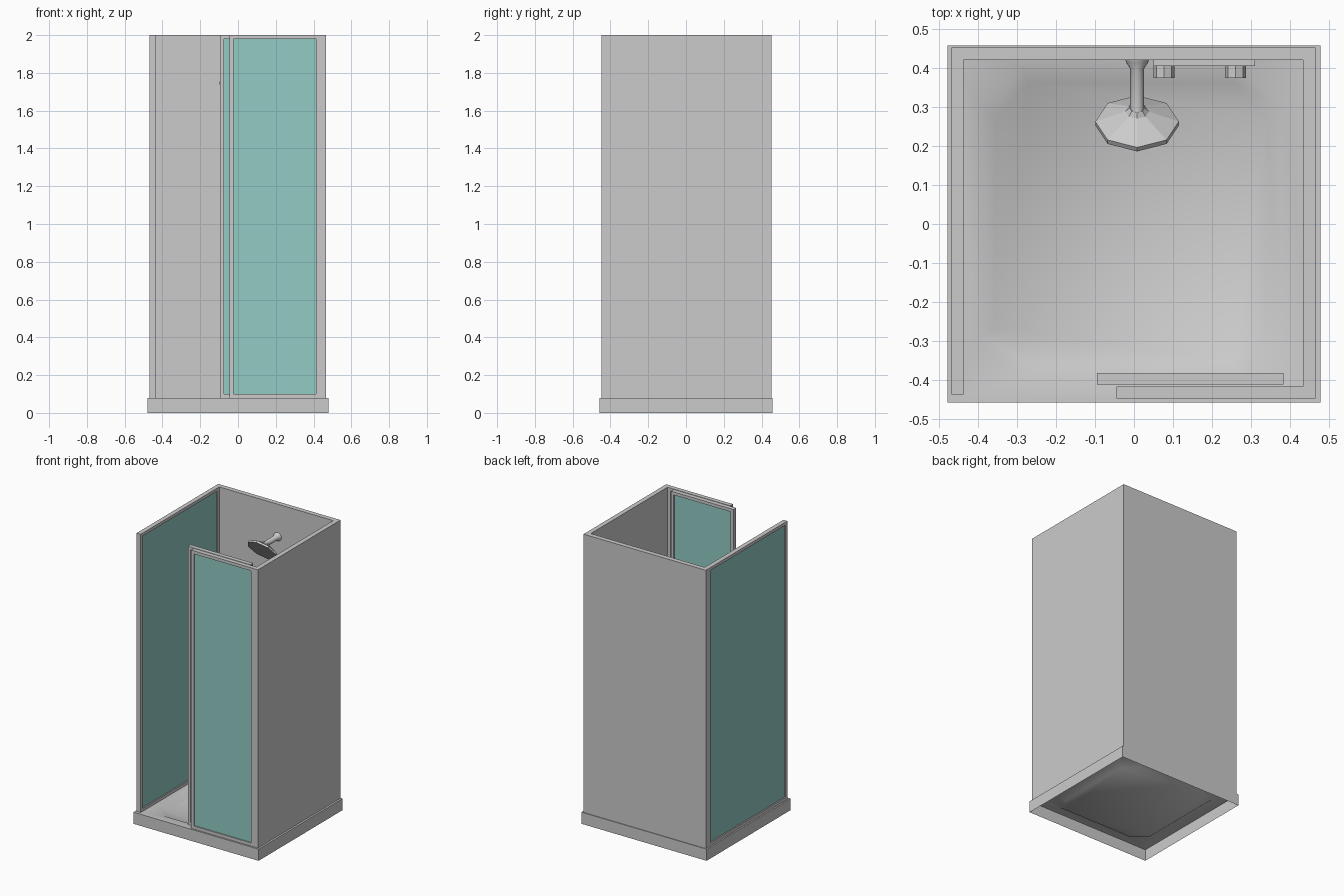
import bpy, bmesh, math
from mathutils import Vector

cube = bpy.data.objects.get("Cube")
if cube:
    bpy.data.objects.remove(cube, do_unlink=True)


def material(name, colour):
    m = bpy.data.materials.new(name)
    m.use_nodes = True
    m.diffuse_color = colour
    m.node_tree.nodes["Principled BSDF"].inputs["Base Color"].default_value = colour
    return m


GREY = material("plain grey", (0.6, 0.6, 0.6, 1))
GLASS = material("teal glass", (0.29, 0.6, 0.55, 1))
BASE, TOP = 0.08, 2.0


def finish(name, bm, mat, smooth=None):
    mesh = bpy.data.meshes.new(name)
    bm.to_mesh(mesh)
    bm.free()
    mesh.materials.append(mat)
    obj = bpy.data.objects.new(name, mesh)
    bpy.context.collection.objects.link(obj)
    if smooth:
        bpy.ops.object.select_all(action='DESELECT')
        obj.select_set(True)
        bpy.context.view_layer.objects.active = obj
        bpy.ops.object.shade_smooth_by_angle(angle=math.radians(smooth))
    return obj


def box(name, lo, hi, mat=GREY):
    bm = bmesh.new()
    bmesh.ops.create_cube(bm, size=1)
    for v in bm.verts:
        v.co = [(a + b) / 2 + c * (b - a) for a, b, c in zip(lo, hi, v.co)]
    return finish(name, bm, mat)


def lathe(name, start, axis, profile, sides, smooth=None):
    """Sweep (distance, radius) rings along an axis and cap both ends."""
    bm = bmesh.new()
    n = Vector(axis).normalized()
    u = Vector((1, 0, 0))
    w = n.cross(u)
    turns = [2 * math.pi * i / sides for i in range(sides)]
    rings = [[bm.verts.new(Vector(start) + n * d + (u * math.cos(t) + w * math.sin(t)) * r)
              for t in turns] for d, r in profile]
    for a, b in zip(rings, rings[1:]):
        for i in range(sides):
            j = (i + 1) % sides
            bm.faces.new((a[i], a[j], b[j], b[i]))
    bm.faces.new(rings[0][::-1])
    bm.faces.new(rings[-1])
    bmesh.ops.recalc_face_normals(bm, faces=bm.faces)
    return finish(name, bm, GREY, smooth)


def framed_panel(name, lo, hi, axis, width=0.021):
    """Glass pane recessed in a four-bar frame; axis is the long horizontal one."""
    z0, z1 = BASE, TOP
    thin = 1 - axis

    def part(suffix, a, b, za, zb, inset=0, mat=GREY):
        p, q = [0, 0, za], [0, 0, zb]
        p[axis], q[axis] = a, b
        p[thin], q[thin] = lo[thin] + inset, hi[thin] - inset
        box(name + suffix, p, q, mat)

    a, b = lo[axis], hi[axis]
    part("_near_stile", a, a + width, z0, z1)
    part("_far_stile", b - width, b, z0, z1)
    part("_bottom_rail", a + width, b - width, z0, z0 + width)
    part("_top_rail", a + width, b - width, z1 - width, z1)
    part("_glass", a + width, b - width, z0 + width, z1 - width, 0.008, GLASS)


# Hollow tray with a sunken chamfered basin
def octagon(bm, x0, x1, y0, y1, c, z):
    pts = [(x0 + c, y0), (x1 - c, y0), (x1, y0 + c), (x1, y1 - c),
           (x1 - c, y1), (x0 + c, y1), (x0, y1 - c), (x0, y0 + c)]
    return [bm.verts.new((x, y, z)) for x, y in pts]


bm = bmesh.new()
corners = [(-0.478, -0.458), (0.478, -0.458), (0.478, 0.458), (-0.478, 0.458)]
foot, rim = [[bm.verts.new((x, y, z)) for x, y in corners] for z in (0, BASE)]
lip = octagon(bm, -0.395, 0.38, -0.395, 0.405, 0.105, BASE)
floor = octagon(bm, -0.357, 0.342, -0.355, 0.362, 0.088, 0.05)
for i in range(4):
    j = (i + 1) % 4
    bm.faces.new((foot[i], foot[j], rim[j], rim[i]))
    bm.faces.new((rim[i], rim[j], lip[2 * i + 1], lip[2 * i]))
    bm.faces.new((rim[j], lip[(2 * i + 2) % 8], lip[2 * i + 1]))
for i in range(8):
    j = (i + 1) % 8
    bm.faces.new((lip[i], lip[j], floor[j], floor[i]))
bm.faces.new(floor)
finish("shower_tray", bm, GREY, 50)

# Solid walls
box("back_wall", (-0.468, 0.42, BASE), (0.465, 0.453, TOP))
box("left_wall", (0.433, -0.448, BASE), (0.465, 0.42, TOP))

# Glazed sides
framed_panel("side_panel", (-0.468, -0.437), (-0.437, 0.42), 1)
framed_panel("front_panel", (-0.045, -0.447), (0.433, -0.417), 0)
framed_panel("sliding_door", (-0.095, -0.412), (0.383, -0.382), 0)

# Shower arm and head
lathe("shower_arm", (0.008, 0.42, 1.775), (0, -1, 0),
      [(0, 0.03), (0.006, 0.028), (0.022, 0.018), (0.14, 0.018)], 16, 40)
lathe("shower_head", (0.008, 0.298, 1.778), (0, -0.78, -0.62),
      [(0, 0.02), (0.012, 0.03), (0.045, 0.107), (0.058, 0.107)], 8)

# Mixer plate and taps
box("mixer_plate", (0.05, 0.405, 1.06), (0.31, 0.42, 1.16))
for side, x in (("right", 0.077), ("left", 0.26)):
    lathe(side + "_tap", (x, 0.405, 1.11), (0, -1, 0),
          [(0, 0.027), (0.031, 0.027)], 8)
